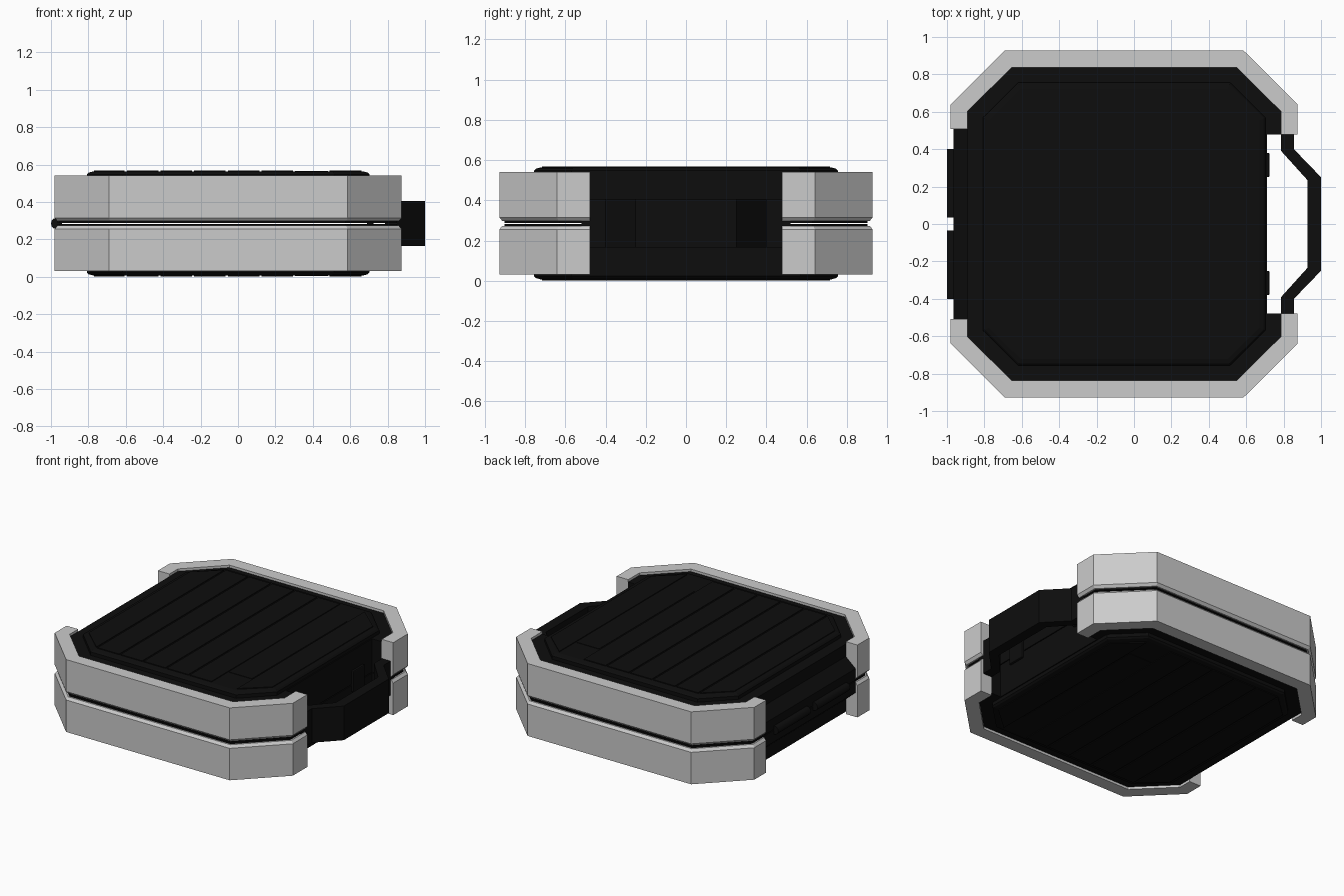
import bpy, bmesh

if "Cube" in bpy.data.objects:
    bpy.data.objects.remove(bpy.data.objects["Cube"])

MID = 0.285  # height of the seam; both shells mirror about it
black = bpy.data.materials.new("black_plastic")
black.diffuse_color = (0.004, 0.004, 0.004, 1)
black.use_nodes = True
black.node_tree.nodes["Principled BSDF"].inputs["Base Color"].default_value = black.diffuse_color


def finish(name, bm, mat=None, mirror=(False, False, True), bevel=0):
    bmesh.ops.recalc_face_normals(bm, faces=bm.faces)
    me = bpy.data.meshes.new(name)
    bm.to_mesh(me)
    bm.free()
    ob = bpy.data.objects.new(name, me)
    bpy.context.collection.objects.link(ob)
    ob.location.z = MID
    if mat:
        me.materials.append(mat)
    if bevel:
        b = ob.modifiers.new("bevel", 'BEVEL')
        b.width, b.segments = bevel, 2
        b.limit_method = 'ANGLE'
    if any(mirror):
        m = ob.modifiers.new("mirror", 'MIRROR')
        m.use_axis = mirror
        m.use_mirror_merge = False
    return ob


def loft(bm, levels):
    """Join stacked outlines [(points, z), ...] into a closed solid."""
    rings = [[bm.verts.new((x, y, z)) for x, y in pts] for pts, z in levels]
    for a, b in zip(rings, rings[1:]):
        for i in range(len(a)):
            j = (i + 1) % len(a)
            bm.faces.new((a[i], a[j], b[j], b[i]))
    bm.faces.new(rings[0])
    bm.faces.new(rings[-1])


def solid(name, levels, mat=None, mirror=(False, False, True), bevel=0):
    bm = bmesh.new()
    loft(bm, levels)
    return finish(name, bm, mat, mirror, bevel)


def box(bm, x0, x1, y0, y1, z0, z1):
    loft(bm, [([(x0, y0), (x1, y0), (x1, y1), (x0, y1)], z) for z in (z0, z1)])


def corner_path(d):
    """Back half of the octagon outline, inset by d, left to right."""
    k = 0.414 * d
    return [(-0.98 + d, 0.64 - k), (-0.69 + k, 0.928 - d),
            (0.585 - k, 0.928 - d), (0.875 - d, 0.64 - k)]


def closed(half):
    return half + [(x, -y) for x, y in reversed(half)]


# grey bumpers: four C-shaped bands with a chamfer along the seam
def band(d):
    outer = [(-0.98 + d, 0.508)] + corner_path(d) + [(0.875 - d, 0.478)]
    inner = [(-0.89, 0.508)] + corner_path(0.09) + [(0.785, 0.478)]
    return outer + inner[::-1]


solid("bumper", [(band(0.015), 0.012), (band(0), 0.03), (band(0), 0.255)],
      mirror=(False, True, True))

# black shell halves with the handle recess on the right
recess = [(0.71, 0.478)]


def shell_outline(d):
    p = corner_path(d)
    return closed(p + [(p[-1][0], 0.478)] + recess)


shell = shell_outline(0.09)
solid("shell", [(shell, 0.003), (shell, 0.238)], black)

# thin flange showing between the bumpers
flange = shell_outline(0.025)
solid("seam_flange", [(flange, 0.003), (flange, 0.02)], black)

# raised centre panel with a rounded rim
solid("centre_panel", [(closed(corner_path(0.172)), 0.225),
                       (closed(corner_path(0.172)), 0.262),
                       (closed(corner_path(0.182)), 0.272),
                       (closed(corner_path(0.205)), 0.278)], black)

# shallow ribs on the panel
bm = bmesh.new()
for i in range(5):
    x = -0.6 + i * 0.18
    box(bm, x + 0.006, x + 0.174, -0.715, 0.715, 0.27, 0.283)
box(bm, 0.306, 0.48, -0.53, 0.53, 0.27, 0.281)
for pts in ([(-0.77, 0.56), (-0.606, 0.71)], [(0.66, 0.56), (0.49, 0.71)]):
    loft(bm, [(closed(pts), 0.27), (closed(pts), 0.283)])
finish("panel_ribs", bm, black)

# hinge ledge on the left: side profile swept along y
bm = bmesh.new()
prof = [(-0.86, 0.003), (-0.965, 0.003), (-0.965, 0.085), (-0.89, 0.15), (-0.86, 0.15)]
ends = [[bm.verts.new((x, y, z)) for x, z in prof] for y in (-0.508, 0.508)]
for i in range(len(prof)):
    j = (i + 1) % len(prof)
    bm.faces.new((ends[0][i], ends[0][j], ends[1][j], ends[1][i]))
for e in ends:
    bm.faces.new(e)
finish("hinge_ledge", bm, black)

# two hinge barrels
for side in (-1, 1):
    bpy.ops.mesh.primitive_cylinder_add(vertices=12, radius=0.03, depth=0.365,
                                        location=(-0.97, side * 0.2185, MID),
                                        rotation=(1.5708, 0, 0))
    ob = bpy.context.object
    ob.name = "hinge_barrel"
    ob.data.materials.append(black)
    bpy.ops.object.shade_smooth_by_angle()

# carrying handle
outer = [(0.855, 0.52), (0.855, 0.40), (1.0, 0.25)]
inner = [(0.787, 0.52), (0.787, 0.39), (0.927, 0.235)]
loop = outer + [(x, -y) for x, y in outer[::-1]] \
    + [(x, -y) for x, y in inner] + inner[::-1]
solid("handle", [(loop, -0.12), (loop, 0.12)], black, (False, False, False))

# latches in the handle recess
bm = bmesh.new()
box(bm, 0.69, 0.725, 0.25, 0.38, -0.05, 0.1)
finish("latch", bm, black, (False, True, False), 0.008)
